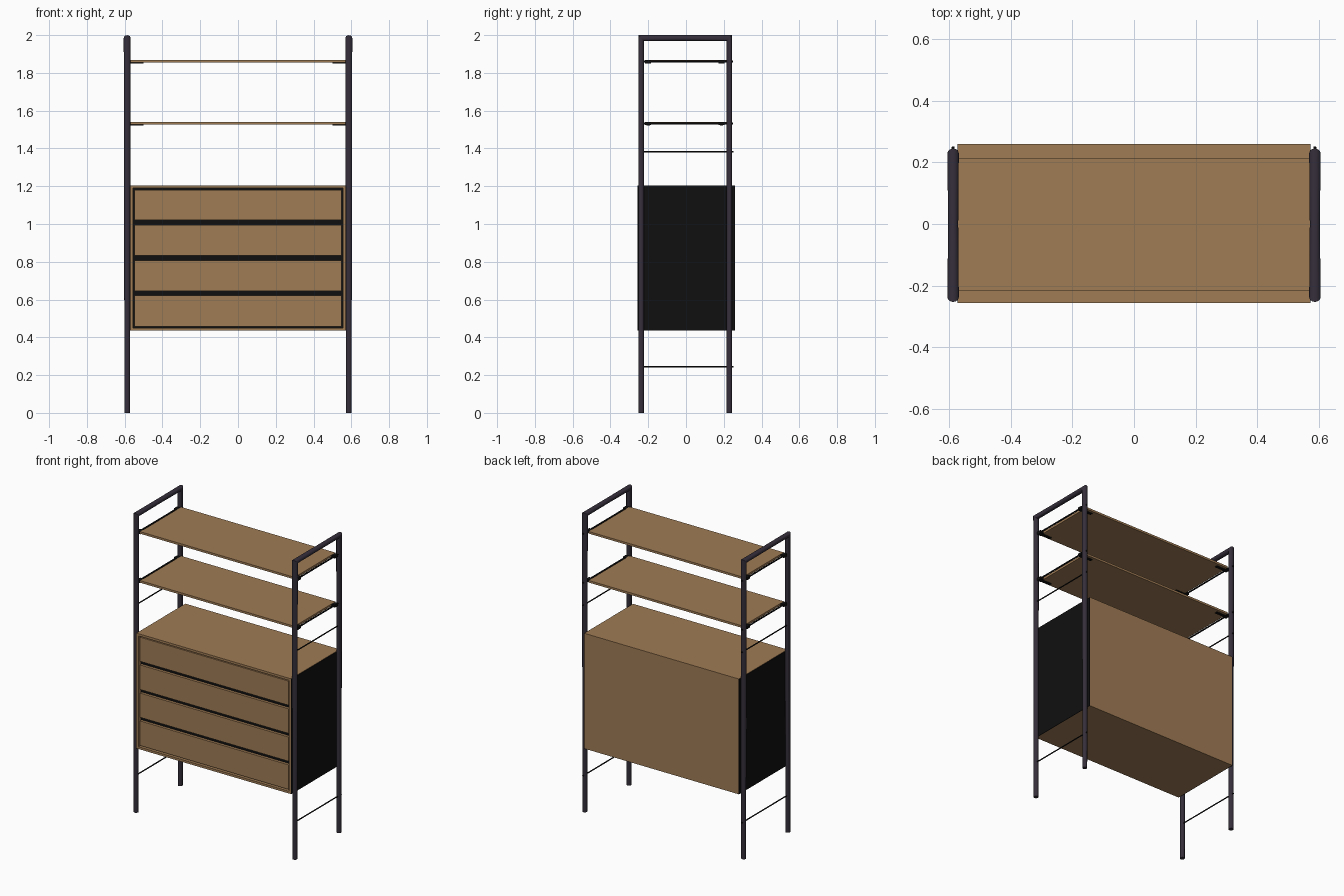
import bpy, bmesh, math
from mathutils import Vector

cube = bpy.data.objects.get("Cube")
if cube:
    bpy.data.objects.remove(cube, do_unlink=True)


def material(name, rgb):
    m = bpy.data.materials.new(name)
    m.use_nodes = True
    m.diffuse_color = (*rgb, 1)
    bsdf = m.node_tree.nodes["Principled BSDF"]
    bsdf.inputs["Base Color"].default_value = (*rgb, 1)
    bsdf.inputs["Roughness"].default_value = 0.6
    return m


WOOD = material("oak wood", (0.35, 0.2, 0.09))
METAL = material("dark purple metal", (0.036, 0.028, 0.043))
BLACK = material("black", (0.005, 0.005, 0.005))


def add_object(name, bm, mat, smooth=False):
    bmesh.ops.recalc_face_normals(bm, faces=bm.faces)
    mesh = bpy.data.meshes.new(name)
    bm.to_mesh(mesh)
    bm.free()
    mesh.materials.append(mat)
    ob = bpy.data.objects.new(name, mesh)
    bpy.context.collection.objects.link(ob)
    if smooth:
        bpy.ops.object.select_all(action="DESELECT")
        ob.select_set(True)
        bpy.context.view_layer.objects.active = ob
        bpy.ops.object.shade_smooth_by_angle(angle=math.radians(40))
    return ob


def box(name, xs, ys, zs, mat):
    bm = bmesh.new()
    bmesh.ops.create_cube(bm, size=1)
    for v in bm.verts:
        v.co = [(r[0] + r[1]) / 2 + c * (r[1] - r[0]) for c, r in zip(v.co, (xs, ys, zs))]
    return add_object(name, bm, mat)


def rod(name, start, end, radius, mat, sides=12):
    start, end = Vector(start), Vector(end)
    bm = bmesh.new()
    bmesh.ops.create_cone(bm, cap_ends=True, segments=sides, radius1=radius,
                          radius2=radius, depth=(end - start).length)
    turn = (end - start).to_track_quat("Z", "Y")
    for v in bm.verts:
        v.co = turn @ v.co + (start + end) / 2
    return add_object(name, bm, mat, True)


FRONT, REAR, TOP = -0.237, 0.229, 1.984
POST_X = 0.5865


def ladder_frame(name, x, sides=20):
    """Round tube bent into an upside-down U with mitred corners."""
    r = 0.0155
    # y, z, half width, sideways slope, upward slope of each ring
    rings = [(FRONT, 0, 0.0145, 1, 0), (FRONT, TOP, 0.0185, 1, -1),
             (0, TOP, 0.0165, 0, -1),
             (REAR, TOP, 0.0185, -1, -1), (REAR, 0, 0.0145, -1, 0)]
    bm = bmesh.new()
    loops = []
    for y, z, w, sy, sz in rings:
        angles = [math.tau * i / sides for i in range(sides)]
        loops.append([bm.verts.new((x + w * math.cos(a), y + sy * r * math.sin(a),
                                    z + sz * r * math.sin(a))) for a in angles])
    for a, b in zip(loops, loops[1:]):
        for i in range(sides):
            j = (i + 1) % sides
            bm.faces.new((a[i], a[j], b[j], b[i]))
    bm.faces.new(loops[0])
    bm.faces.new(loops[-1])
    return add_object(name, bm, METAL, True)


# Cabinet carcass
W, FY, BY, Z0, Z1, T = 0.57, -0.256, 0.259, 0.435, 1.205, 0.015
box("cabinet_top", (-W, W), (FY, BY), (Z1 - T, Z1), WOOD)
box("cabinet_bottom", (-W, W), (FY, BY), (Z0, Z0 + T), WOOD)
box("cabinet_back", (-W + T, W - T), (BY - T, BY), (Z0 + T, Z1 - T), WOOD)
box("cabinet_recess", (-W + T, W - T), (FY + 0.024, FY + 0.03), (Z0 + T, Z1 - T), BLACK)

# Drawer fronts
for i, (low, high) in enumerate(((0.458, 0.622), (0.646, 0.808), (0.832, 0.996), (1.02, 1.181))):
    box(f"drawer_front_{i + 1}", (-0.549, 0.549), (FY + 0.006, FY + 0.024), (low, high), WOOD)

# Shelves
SHELVES = {"lower_shelf": 1.533, "upper_shelf": 1.86}
for name, z in SHELVES.items():
    box(name, (-W, W), (-0.218, 0.214), (z - 0.006, z + 0.008), WOOD)

# Parts repeated on each side
for side, s in (("left", 1), ("right", -1)):
    def span(a, b):
        return tuple(sorted((s * a, s * b)))

    ladder_frame(f"{side}_ladder_frame", s * POST_X)
    box(f"{side}_cabinet_wall", span(W - T, W), (FY, BY), (Z0 + T, Z1 - T), WOOD)
    box(f"{side}_side_panel", span(W, W + 0.003), (FY, BY), (Z0, Z1 - 0.002), BLACK)

    # Thin cross rods between the posts
    for label, z in (("low", 0.245), ("middle", 1.383)):
        rod(f"{side}_{label}_cross_rod", (s * POST_X, FRONT, z),
            (s * POST_X, 0.252, z), 0.004, BLACK)

    # Shelf rods, clips and underside brackets
    for shelf, z in SHELVES.items():
        rod(f"{side}_{shelf}_rod", (s * POST_X, FRONT, z),
            (s * POST_X, 0.25, z), 0.005, BLACK)
        for end, y in (("front", -0.2), ("rear", 0.188)):
            box(f"{side}_{shelf}_{end}_clip", span(W - 0.002, 0.595),
                (y - 0.016, y + 0.016), (z - 0.01, z + 0.008), BLACK)
            box(f"{side}_{shelf}_{end}_bracket", span(0.5, W),
                (y - 0.009, y + 0.009), (z - 0.011, z - 0.006), BLACK)
